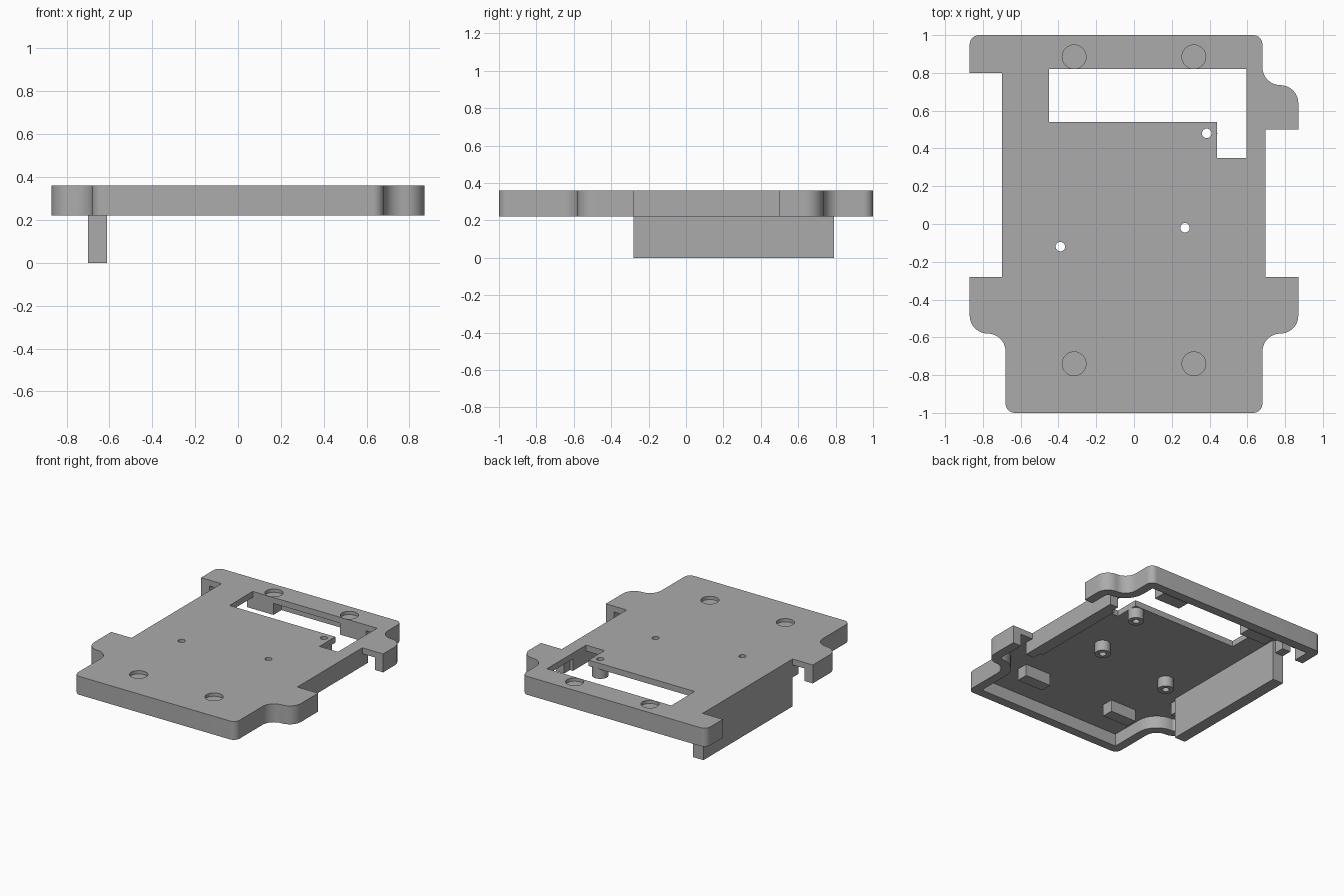
import bpy, bmesh, math
from mathutils import Vector

cube = bpy.data.objects.get("Cube")
if cube:
    bpy.data.objects.remove(cube, do_unlink=True)

TOP, RIM, FLOOR = 0.36, 0.22, 0.315   # plate top, skirt bottom, plate underside
WALL = 0.07                           # skirt thickness

grey = bpy.data.materials.new("plain_grey")
grey.use_nodes = True
grey.diffuse_color = (0.41, 0.41, 0.41, 1)
grey.node_tree.nodes["Principled BSDF"].inputs["Base Color"].default_value = grey.diffuse_color


def prism(name, points, z0, z1):
    """Upright solid with the given outline."""
    bm = bmesh.new()
    base = bm.faces.new([bm.verts.new((p[0], p[1], z0)) for p in points])
    top = bmesh.ops.extrude_face_region(bm, geom=[base])["geom"]
    bmesh.ops.translate(bm, vec=(0, 0, z1 - z0),
                        verts=[v for v in top if isinstance(v, bmesh.types.BMVert)])
    bmesh.ops.recalc_face_normals(bm, faces=bm.faces)
    mesh = bpy.data.meshes.new(name)
    bm.to_mesh(mesh)
    bm.free()
    mesh.materials.append(grey)
    obj = bpy.data.objects.new(name, mesh)
    bpy.context.collection.objects.link(obj)
    return obj


def box(name, x0, x1, y0, y1, z0, z1):
    return prism(name, [(x0, y0), (x1, y0), (x1, y1), (x0, y1)], z0, z1)


def cylinder(name, x, y, r, z0, z1, n=32):
    ring = [(x + r * math.cos(math.tau * i / n), y + r * math.sin(math.tau * i / n))
            for i in range(n)]
    return prism(name, ring, z0, z1)


def rounded(corners, inset=0.0, steps=10):
    """Outline from (x, y, radius) corners, moved inward by inset."""
    out = []
    for i, (x, y, r) in enumerate(corners):
        p = Vector((x, y))
        a = (p - Vector(corners[i - 1][:2])).normalized()
        b = (Vector(corners[(i + 1) % len(corners)][:2]) - p).normalized()
        turn = 1 if a.x * b.y - a.y * b.x > 0 else -1
        p = p + (b - a) * inset * turn
        if r:
            r = max(r - turn * inset, 0)
        if r == 0:
            out.append(p)
            continue
        centre = p + (b - a) * r
        for k in range(steps + 1):
            t = math.pi / 2 * k / steps
            out.append(centre - b * r * math.cos(t) + a * r * math.sin(t))
    return out


def cut(obj, cutters):
    """Subtract the cutters and remove them."""
    for c in cutters:
        mod = obj.modifiers.new("cut", "BOOLEAN")
        mod.operation, mod.solver, mod.object = "DIFFERENCE", "EXACT", c
    deps = bpy.context.evaluated_depsgraph_get()
    mesh = bpy.data.meshes.new_from_object(obj.evaluated_get(deps))
    obj.modifiers.clear()
    obj.data = mesh
    for c in cutters:
        bpy.data.objects.remove(c, do_unlink=True)


# Outline of the tray with its four ears
R, E = 0.05, 0.095
outline = [
    (-0.68, -1, R), (0.68, -1, R), (0.68, -0.58, E), (0.87, -0.58, E),
    (0.87, -0.28, 0), (0.695, -0.28, 0), (0.695, 0.5, 0), (0.87, 0.5, 0),
    (0.87, 0.735, E), (0.68, 0.735, E), (0.68, 1, R), (-0.87, 1, R),
    (-0.87, 0.8, 0), (-0.7, 0.8, 0), (-0.7, -0.28, 0), (-0.87, -0.28, 0),
    (-0.87, -0.58, E), (-0.68, -0.58, E),
]
tray = prism("tray", rounded(outline), RIM, TOP)

# Hollow underside, and ears open towards the middle
cut(tray, [prism("cavity", rounded(outline, WALL), 0.1, FLOOR)])
cut(tray, [
    box("ear_gap", 0.695, 0.80, -0.37, -0.2, 0.1, FLOOR),
    box("ear_gap", -0.80, -0.70, -0.37, -0.2, 0.1, FLOOR),
    box("ear_gap", 0.695, 0.80, 0.45, 0.59, 0.1, FLOOR),
    box("ear_gap", -0.80, -0.70, 0.75, 0.89, 0.1, FLOOR),
])

# L-shaped window
window = [(-0.45, 0.54), (0.44, 0.54), (0.44, 0.35), (0.595, 0.35), (0.595, 0.82), (-0.45, 0.82)]
cut(tray, [prism("window", window, 0.1, 0.5)])

# Shallow round recesses in the top
cut(tray, [cylinder("recess", x, y, 0.063, TOP - 0.025, 0.5)
           for x in (-0.317, 0.317) for y in (-0.74, 0.885)])

# Standoffs with through holes
pins = [(0.385, 0.48), (0.27, -0.02), (-0.39, -0.12)]
cut(tray, [cylinder("pin_hole", x, y, 0.025, 0.1, 0.5) for x, y in pins])
parts = [tray]
for x, y in pins:
    post = cylinder("standoff", x, y, 0.056, 0.235, FLOOR + 0.01)
    cut(post, [cylinder("pin_hole", x, y, 0.025, 0.1, 0.5)])
    parts.append(post)

# Deep wall on the right, shallow wall thickening on the left
parts.append(box("deep_side_wall", -0.70, -0.61, -0.28, 0.79, 0, FLOOR + 0.01))
parts.append(box("shallow_side_wall", 0.60, 0.69, -0.28, 0.5, RIM, FLOOR + 0.01))

# Stop blocks under the plate, front and back
for side in (-1, 1):
    x0, x1 = sorted((side * 0.28, side * 0.50))
    for where, y0, y1 in (("front", -0.67, -0.58), ("back", 0.825, 0.92)):
        parts.append(box(where + "_stop_block", x0, x1, y0, y1, RIM + 0.005, FLOOR + 0.01))

# Smooth rounded faces, keep edges sharp
bpy.ops.object.select_all(action="DESELECT")
for obj in parts:
    obj.select_set(True)
bpy.context.view_layer.objects.active = tray
bpy.ops.object.shade_smooth_by_angle(angle=math.radians(30))
